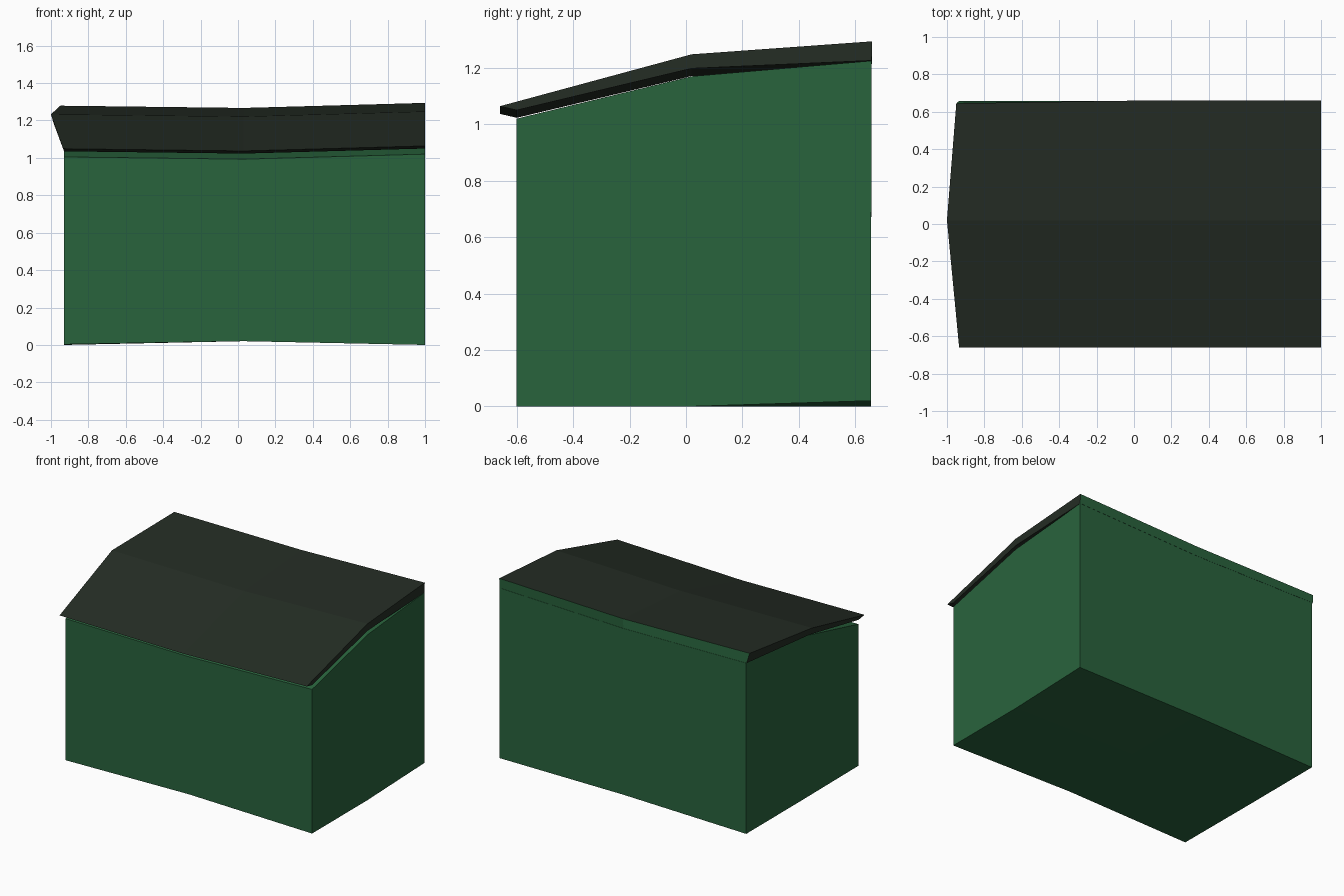
import bpy, bmesh

if "Cube" in bpy.data.objects:
    bpy.data.objects.remove(bpy.data.objects["Cube"])


def material(name, rgb):
    m = bpy.data.materials.new(name)
    m.diffuse_color = (*rgb, 1)
    m.use_nodes = True
    m.node_tree.nodes["Principled BSDF"].inputs["Base Color"].default_value = m.diffuse_color
    return m


green = material("green paint", (0.022, 0.125, 0.046))
dark = material("dark lid", (0.018, 0.026, 0.018))

# columns along x (left, middle, right) and rows along y (front, middle, back)
SAG = (-0.015, -0.027, 0.0)


def slab(name, bottom, top, mats):
    """Closed slab from two 3x3 point grids indexed [row][column]."""
    bm = bmesh.new()
    lo = [[bm.verts.new(p) for p in row] for row in bottom]
    hi = [[bm.verts.new(p) for p in row] for row in top]
    for j in range(2):
        for i in range(2):
            for g in (lo, hi):
                bm.faces.new((g[j][i], g[j][i + 1], g[j + 1][i + 1], g[j + 1][i]))
    ring = [(0, 0), (0, 1), (0, 2), (1, 2), (2, 2), (2, 1), (2, 0), (1, 0)]
    for (a, b), (c, d) in zip(ring, ring[1:] + ring[:1]):
        bm.faces.new((lo[a][b], lo[c][d], hi[c][d], hi[a][b]))
    bmesh.ops.recalc_face_normals(bm, faces=bm.faces)
    for f in bm.faces:
        # the rear edge of the lid is painted like the body
        if len(mats) > 1 and f.normal.y > 0.7:
            f.material_index = 1
    me = bpy.data.meshes.new(name)
    bm.to_mesh(me)
    bm.free()
    for m in mats:
        me.materials.append(m)
    ob = bpy.data.objects.new(name, me)
    bpy.context.collection.objects.link(ob)
    return ob


def grid(xs_left, profile):
    """Sweep a (y, z) profile across three sagging columns."""
    return [[(x, y, z + s) for x, s in zip((xl, 0.03, 1.0), SAG)]
            for xl, (y, z) in zip(xs_left, profile)]


# body: box with slightly warped base and sloping closed top
base_z = ((0.003, 0.02, 0.0), (0.0, 0.02, 0.0), (0.0, 0.02, 0.02))
base = [[(x, y, z) for x, z in zip((-0.93, 0.03, 1.0), zs)]
        for y, zs in zip((-0.6, 0.02, 0.655), base_z)]
rim = grid((-0.93, -0.93, -0.93), ((-0.6, 1.02), (0.02, 1.17), (0.658, 1.225)))
slab("bin_body", base, rim, [green])

# lid: thin bent sheet that overhangs the front and left
under = grid((-0.93, -0.985, -0.935), ((-0.6, 1.05), (0.02, 1.198), (0.658, 1.226)))
over = grid((-0.935, -1.0, -0.95), ((-0.66, 1.064), (0.02, 1.248), (0.66, 1.294)))
x, y, z = over[2][0]
over[2][0] = (x, 0.645, z)
slab("lid", under, over, [dark, green])
